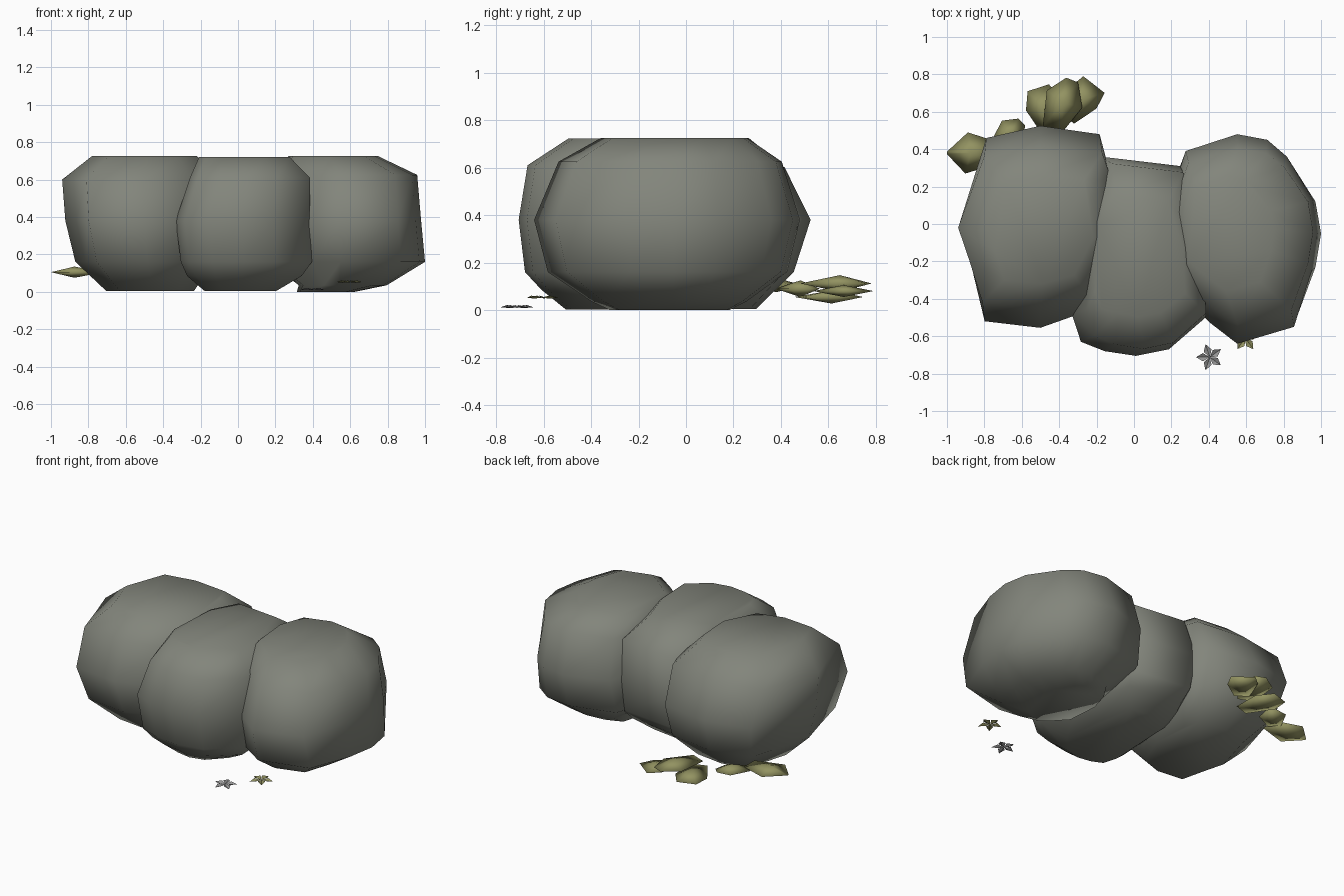
import bpy, bmesh, math
from mathutils import Matrix, Vector

cube = bpy.data.objects.get("Cube")
if cube:
    bpy.data.objects.remove(cube, do_unlink=True)


def material(name, rgb):
    m = bpy.data.materials.new(name)
    m.use_nodes = True
    m.diffuse_color = (*rgb, 1)
    m.node_tree.nodes["Principled BSDF"].inputs["Base Color"].default_value = (*rgb, 1)
    return m


stone = material("stone grey", (0.225, 0.235, 0.2))
olive = material("olive leaf", (0.29, 0.29, 0.12))
petal_grey = material("petal grey", (0.3, 0.3, 0.3))


def finish(name, bm, mat, smooth):
    bmesh.ops.recalc_face_normals(bm, faces=bm.faces)
    for f in bm.faces:
        f.smooth = smooth
    mesh = bpy.data.meshes.new(name)
    bm.to_mesh(mesh)
    bm.free()
    mesh.materials.append(mat)
    ob = bpy.data.objects.new(name, mesh)
    bpy.context.collection.objects.link(ob)


def rock(name, centre, outline, rings):
    """Loft a plan outline through rings of (height, x scale, y scale, x shift, y shift)."""
    cx, cy = centre
    bm = bmesh.new()
    loops = [[bm.verts.new((cx + dx + (x - cx) * sx, cy + dy + (y - cy) * sy, z))
              for x, y in outline] for z, sx, sy, dx, dy in rings]
    n = len(outline)
    for low, high in zip(loops, loops[1:]):
        for i in range(n):
            j = (i + 1) % n
            bm.faces.new((low[i], low[j], high[j], high[i]))
    bm.faces.new(loops[0])
    bm.faces.new(loops[-1])
    finish(name, bm, stone, True)


# Three boulders side by side
rock("right_boulder", (-0.52, -0.02),
     [(-0.94, -0.02), (-0.88, -0.24), (-0.81, -0.52), (-0.5, -0.555), (-0.25, -0.47),
      (-0.1, -0.1), (-0.12, 0.3), (-0.17, 0.48), (-0.5, 0.525), (-0.8, 0.46)],
     [(0.005, 0.56, 0.58, 0.05, 0), (0.16, 0.88, 0.87, 0.02, 0), (0.38, 0.96, 1, 0, 0),
      (0.6, 1, 0.8, 0, 0), (0.725, 0.67, 0.54, 0.02, -0.01)])

rock("middle_boulder", (0.03, -0.17),
     [(-0.33, -0.48), (-0.28, -0.63), (-0.15, -0.68), (0.02, -0.705), (0.2, -0.67),
      (0.4, -0.5), (0.38, -0.1), (0.26, 0.31), (-0.17, 0.36), (-0.3, 0.1)],
     [(0.003, 0.52, 0.63, -0.02, 0), (0.085, 0.84, 0.82, 0, 0), (0.16, 0.96, 0.95, 0.01, 0),
      (0.38, 0.98, 1, -0.01, 0), (0.61, 0.88, 0.93, 0.03, 0), (0.722, 0.66, 0.61, 0, 0)])

rock("left_boulder", (0.58, -0.06),
     [(1.0, -0.05), (0.97, 0.14), (0.83, 0.36), (0.72, 0.45), (0.55, 0.48), (0.26, 0.39),
      (0.16, 0.1), (0.2, -0.35), (0.4, -0.53), (0.55, -0.64), (0.87, -0.55), (0.97, -0.25)],
     [(0, 0.37, 0.45, -0.11, 0), (0.035, 0.56, 0.58, -0.02, 0), (0.16, 1, 0.9, 0, 0),
      (0.38, 0.95, 1, 0, 0), (0.625, 0.9, 0.84, 0, 0.01), (0.725, 0.57, 0.55, -0.07, 0.02)])


def leaf(name, centre, length, width, yaw, thick, tip=0.16):
    """Pointed pad with a raised crown above and below."""
    plan = [(0.5, tip), (0.15, 0.5), (-0.5, 0.25), (-0.5, -0.25), (0.1, -0.5), (0.5, -tip)]
    place = Matrix.Translation(centre) @ Matrix.Rotation(math.radians(yaw), 4, 'Z')
    bm = bmesh.new()
    rim = [bm.verts.new(place @ Vector((x * length, y * width, 0))) for x, y in plan]
    for side in (1, -1):
        crown = bm.verts.new(place @ Vector((0.05 * length, 0, side * thick / 2)))
        for i in range(len(rim)):
            bm.faces.new((rim[i], rim[(i + 1) % len(rim)], crown))
    finish(name, bm, olive, True)


# Leaf cluster behind the right boulder
leaf("outer_leaf", (-0.86, 0.38, 0.105), 0.28, 0.22, 180, 0.06, 0.03)
leaf("small_leaf", (-0.67, 0.475, 0.09), 0.2, 0.16, 45, 0.07)
leaf("low_leaf", (-0.47, 0.6, 0.055), 0.27, 0.2, 108, 0.055, 0.3)
leaf("top_leaf", (-0.385, 0.635, 0.112), 0.29, 0.21, 68, 0.07)
leaf("end_leaf", (-0.285, 0.655, 0.08), 0.23, 0.18, 52, 0.05, 0.4)


def flower(name, centre, radius, mat, turn):
    """Five folded petals round a centre point."""
    bm = bmesh.new()
    for k in range(5):
        place = (Matrix.Translation(centre)
                 @ Matrix.Rotation(turn + k * math.tau / 5, 4, 'Z') @ Matrix.Scale(radius, 4))
        base, left, tip, right, crease = [
            bm.verts.new(place @ Vector(p)) for p in
            ((0, 0, 0), (0.5, 0.3, 0.12), (1, 0, 0), (0.5, -0.3, 0.12), (0.5, 0, -0.05))]
        for a, b in ((base, left), (left, tip), (tip, right), (right, base)):
            bm.faces.new((a, b, crease))
    finish(name, bm, mat, False)


# Two little flowers in front of the left boulder
flower("grey_flower", (0.405, -0.712, 0.012), 0.073, petal_grey, math.radians(36))
flower("olive_flower", (0.595, -0.61, 0.052), 0.073, olive, math.radians(18))
